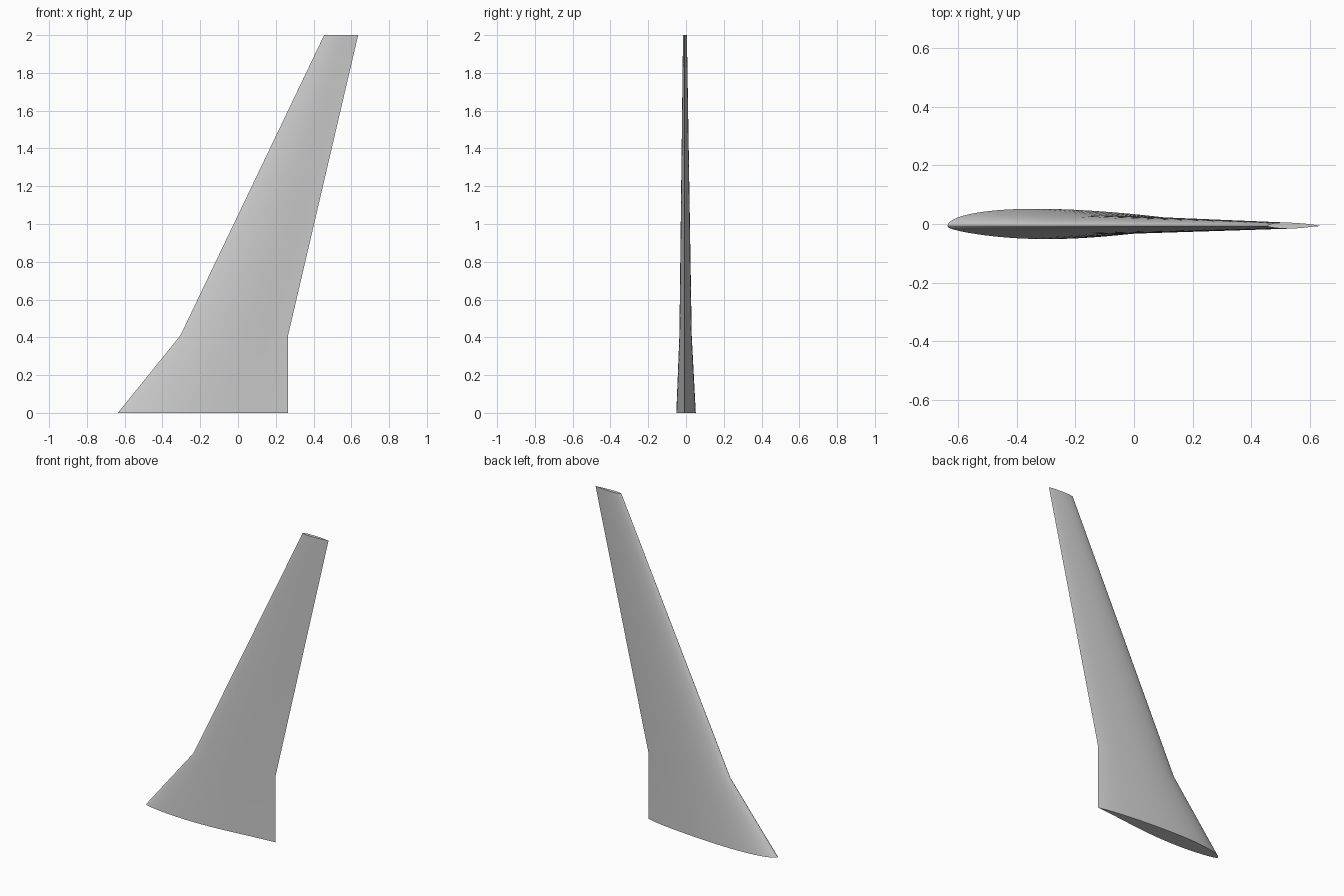
import bpy
import bmesh
import math

cube = bpy.data.objects.get("Cube")
if cube:
    bpy.data.objects.remove(cube, do_unlink=True)

# Plain grey skin
grey = bpy.data.materials.new("light_grey")
grey.use_nodes = True
colour = (0.6, 0.6, 0.6, 1.0)
grey.diffuse_color = colour
grey.node_tree.nodes["Principled BSDF"].inputs["Base Color"].default_value = colour


# Aerofoil thickness above and below the chord, for a chord of one
def upper(f):
    return math.sqrt(f) * (1 - f) * (0.17 + 0.1 * f ** 6)


def lower(f):
    return -1.04 * math.sqrt(f) * (1 - f) * (0.08 + 0.2 * f - 0.22 * f * f)


# Chord fractions, packed closely near the leading edge
STEPS = 32
fractions = [(1 - math.cos(math.pi * i / STEPS)) / 2 for i in range(STEPS + 1)]
profile = [(f, upper(f)) for f in reversed(fractions)]
profile += [(f, lower(f)) for f in fractions[1:-1]]

# Root, kink and tip: leading edge x, trailing edge x, height
stations = [(-0.636, 0.265, 0.0), (-0.305, 0.265, 0.41), (0.456, 0.636, 2.0)]
CHORD_Y = -0.007

# Loft the sections into one closed wing
bm = bmesh.new()
rings = []
for lead, trail, height in stations:
    chord = trail - lead
    rings.append([bm.verts.new((lead + f * chord, CHORD_Y + t * chord, height))
                  for f, t in profile])
count = len(profile)
for low, high in zip(rings, rings[1:]):
    for i in range(count):
        j = (i + 1) % count
        bm.faces.new((low[i], low[j], high[j], high[i]))
bm.faces.new(rings[0])
bm.faces.new(rings[-1])
bmesh.ops.recalc_face_normals(bm, faces=bm.faces)

mesh = bpy.data.meshes.new("wing")
bm.to_mesh(mesh)
bm.free()
mesh.materials.append(grey)
wing = bpy.data.objects.new("wing", mesh)
bpy.context.collection.objects.link(wing)

# Smooth skin with crisp end caps and trailing edge
bpy.ops.object.select_all(action="DESELECT")
wing.select_set(True)
bpy.context.view_layer.objects.active = wing
bpy.ops.object.shade_smooth_by_angle(angle=math.radians(30))
